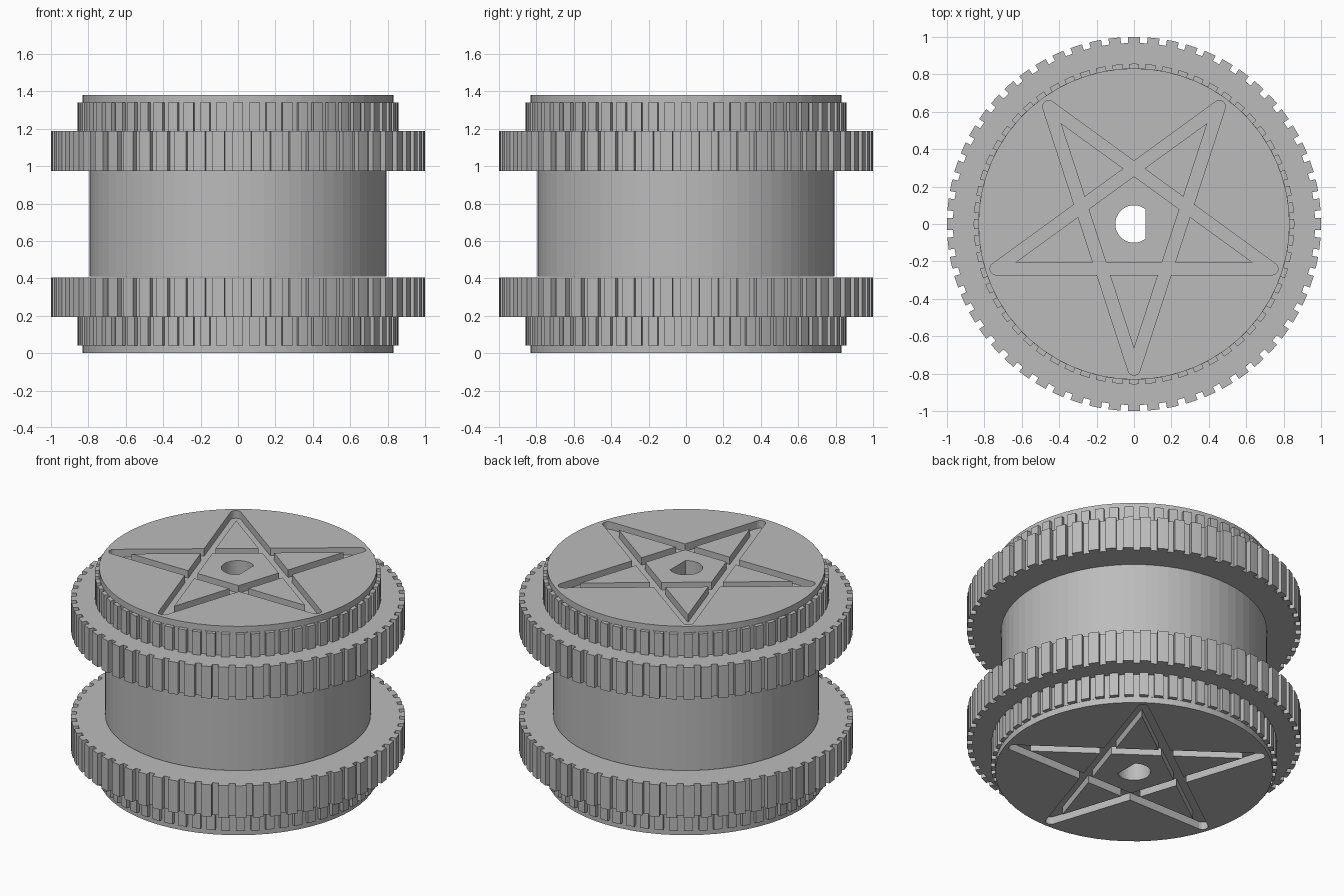
import bpy, bmesh
from math import pi, sin, cos, radians

old = bpy.data.objects.get("Cube")
if old:
    bpy.data.objects.remove(old, do_unlink=True)

grey = bpy.data.materials.new("plain_grey")
grey.use_nodes = True
grey.diffuse_color = (0.5, 0.5, 0.5, 1)
grey.node_tree.nodes["Principled BSDF"].inputs["Base Color"].default_value = (0.5, 0.5, 0.5, 1)

TEETH = 60
HEIGHT = 1.38


def prism(name, outlines, z0, z1):
    """Extrude closed outlines from z0 up to z1."""
    bm = bmesh.new()
    for pts in outlines:
        base = bm.faces.new([bm.verts.new((x, y, z0)) for x, y in pts])
        ext = bmesh.ops.extrude_face_region(bm, geom=[base], use_keep_orig=True)
        top = [v for v in ext["geom"] if isinstance(v, bmesh.types.BMVert)]
        bmesh.ops.translate(bm, vec=(0, 0, z1 - z0), verts=top)
    bmesh.ops.recalc_face_normals(bm, faces=bm.faces)
    me = bpy.data.meshes.new(name)
    bm.to_mesh(me)
    bm.free()
    me.materials.append(grey)
    ob = bpy.data.objects.new(name, me)
    bpy.context.scene.collection.objects.link(ob)
    return ob


def arc(r, start, end, n, cx=0, cy=0):
    return [(cx + r * cos(start + (end - start) * i / n),
             cy + r * sin(start + (end - start) * i / n)) for i in range(n + 1)]


def circle(r, n):
    return arc(r, 0, 2 * pi, n)[:-1]


def gear(tip, root, fill):
    """Square teeth; fill is the share of each pitch taken by the tooth."""
    pts, pitch = [], 2 * pi / TEETH
    for i in range(TEETH):
        a, half = i * pitch, pitch * fill / 2
        pts += arc(tip, a - half, a + half, 2)
        pts += arc(root, a + half, a + pitch - half, 1)
    return pts


def star_bars(r, half):
    """Five round-ended bars joining every second point of a star."""
    bars = []
    for k in range(5):
        a = radians(-90 + 72 * k)
        b = a + radians(144)
        d = (a + b) / 2 + pi / 2
        bars.append(arc(half, d - pi / 2, d + pi / 2, 8, r * cos(b), r * sin(b))
                    + arc(half, d + pi / 2, d + 1.5 * pi, 8, r * cos(a), r * sin(a)))
    return bars


def cut(ob, cutters):
    for c in cutters:
        m = ob.modifiers.new(c.name, "BOOLEAN")
        m.object, m.operation, m.solver = c, "DIFFERENCE", "EXACT"
        m.use_self = True
    bpy.context.view_layer.update()
    ev = ob.evaluated_get(bpy.context.evaluated_depsgraph_get())
    me = bpy.data.meshes.new_from_object(ev)
    ob.modifiers.clear()
    ob.data = me


# Cutters: D-shaped shaft bore and star grooves
flat = radians(53)
bore = prism("bore_cutter", [arc(0.1, flat, 2 * pi - flat, 32)], -0.1, HEIGHT + 0.1)
bars = star_bars(0.775, 0.033)
DEPTH = 0.05
grooves = {"bottom": prism("bottom_star_cutter", bars, -0.1, DEPTH),
           "top": prism("top_star_cutter", bars, HEIGHT - DEPTH, HEIGHT + 0.1)}

# Central drum
cut(prism("drum", [circle(0.795, 72)], 0.41, 0.98), [bore])

# Each end: wide toothed rim, narrower toothed ring, plain cap with a star groove
for side in ("bottom", "top"):
    def span(a, b):
        return (a, b) if side == "bottom" else (HEIGHT - b, HEIGHT - a)
    cut(prism(side + "_rim_gear", [gear(1.0, 0.968, 0.62)], *span(0.193, 0.405)), [bore])
    cut(prism(side + "_ring_gear", [gear(0.857, 0.832, 0.6)], *span(0.04, 0.193)),
        [bore, grooves[side]])
    cut(prism(side + "_cap", [circle(0.832, TEETH)], *span(0, 0.04)), [bore, grooves[side]])

for c in [bore, *grooves.values()]:
    bpy.data.objects.remove(c, do_unlink=True)
